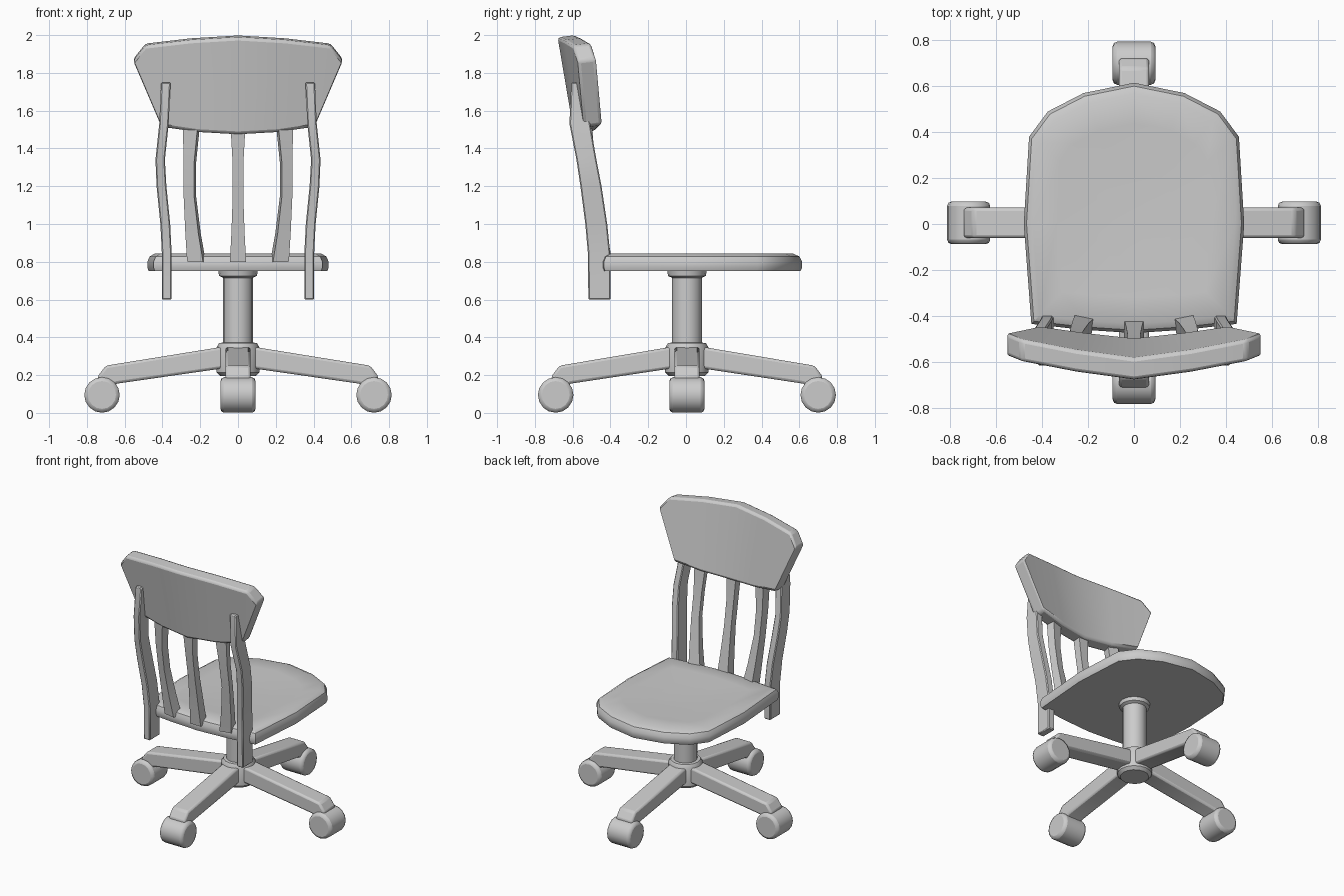
import bpy, bmesh, math
from mathutils import Vector, Matrix

if "Cube" in bpy.data.objects:
    bpy.data.objects.remove(bpy.data.objects["Cube"])


def finish(name, bm, bevel=0.0, segs=2, angle=35):
    bmesh.ops.recalc_face_normals(bm, faces=bm.faces)
    me = bpy.data.meshes.new(name)
    bm.to_mesh(me)
    bm.free()
    ob = bpy.data.objects.new(name, me)
    bpy.context.collection.objects.link(ob)
    if bevel:
        m = ob.modifiers.new("bevel", 'BEVEL')
        m.width, m.segments, m.limit_method = bevel, segs, 'ANGLE'
        m.angle_limit = math.radians(40)
    bpy.ops.object.select_all(action='DESELECT')
    ob.select_set(True)
    bpy.context.view_layer.objects.active = ob
    bpy.ops.object.shade_smooth_by_angle(angle=math.radians(angle))
    return ob


def loft(name, rings, **kw):
    """Skin a list of equal-length point rings and cap both ends."""
    bm = bmesh.new()
    vs = [[bm.verts.new(p) for p in r] for r in rings]
    n = len(vs[0])
    for a, b in zip(vs, vs[1:]):
        for i in range(n):
            bm.faces.new((a[i], a[(i + 1) % n], b[(i + 1) % n], b[i]))
    bm.faces.new(vs[0])
    bm.faces.new(vs[-1])
    return finish(name, bm, **kw)


def bar(name, sections, turn=0.0, **kw):
    """Upright bar; each section is x, y, z, width, depth."""
    rot = Matrix.Rotation(turn, 3, 'Z')
    rings = []
    for x, y, z, w, d in sections:
        rings.append([Vector((x, y, z)) + rot @ Vector((sx * w / 2, sy * d / 2, 0))
                      for sx, sy in ((-1, -1), (1, -1), (1, 1), (-1, 1))])
    return loft(name, rings, **kw)


# Hub, gas column and flange as one turned profile
profile = [(.095, .195), (.115, .215), (.115, .345), (.1, .37), (.079, .372),
           (.079, .715), (.1, .725), (.105, .755)]
N = 16
loft("hub_column", [[(r * math.cos(2 * math.pi * i / N), .005 + r * math.sin(2 * math.pi * i / N), z)
                     for i in range(N)] for r, z in profile])

# Four arms with casters
for k in range(4):
    reach = .72 if k % 2 == 0 else .695
    rot = Matrix.Translation((0, .005, 0)) @ Matrix.Rotation(k * math.pi / 2, 4, 'Z')
    side = [(.05, .355), (reach - .02, .25), (reach + .025, .19),
            (reach - .02, .10), (reach - .08, .155), (.05, .24)]
    loft(f"base_arm_{k + 1}",
         [[rot @ Vector((x, y, z)) for x, z in side] for y in (-.066, .066)],
         bevel=.014, segs=2)
    bm = bmesh.new()
    bmesh.ops.create_cone(bm, cap_ends=True, segments=16, radius1=.094, radius2=.094, depth=.186,
                          matrix=rot @ Matrix.Translation((reach, 0, .095))
                          @ Matrix.Rotation(math.pi / 2, 4, 'X'))
    finish(f"caster_{k + 1}", bm, bevel=.02, segs=2)

# Seat: rounded outline stacked in loops, slightly dished top
half = [(0, .615), (.22, .57), (.375, .49), (.457, .38), (.48, 0), (.447, -.435), (.23, -.46)]
outline = half + [(0, -.475)] + [(-x, y) for x, y in half[:0:-1]]
rings = []
for s, z in ((.985, .75), (1, .77), (1, .80), (.975, .828), (.92, .843), (.7, .84), (.35, .832)):
    rings.append([(x * s, .03 + (y - .03) * s, z) for x, y in outline])
loft("seat", rings)

# Outer back posts
for s, n in ((-1, "left"), (1, "right")):
    bar(f"back_post_{n}", [(s * .377, -.458, .60, .052, .118), (s * .377, -.46, .84, .052, .118),
                           (s * .385, -.475, 1.0, .052, .116), (s * .405, -.503, 1.2, .052, .112),
                           (s * .412, -.527, 1.34, .05, .106), (s * .392, -.562, 1.53, .05, .11),
                           (s * .382, -.583, 1.75, .05, .05)], bevel=.006, segs=1)

# Inner slats
for s, n in ((-1, "left"), (0, "middle"), (1, "right")):
    f = .02 * abs(s)
    bar(f"back_slat_{n}", [(s * .22, -.455 + f, .80, .086, .075), (s * .238, -.477 + f, .95, .07, .065),
                           (s * .255, -.508 + f, 1.15, .056, .055), (s * .255, -.537 + f, 1.33, .058, .055),
                           (s * .245, -.555 + f, 1.55, .082, .06)], turn=s * .2)

# Backrest: curved, tilted panel
cols = [(0, 1.485, 0, 2.0), (.21, 1.497, .25, 1.985), (.405, 1.525, .49, 1.957)]


def face_y(x, z):
    return -.575 + .075 * (abs(x) / .5) ** 1.25 - .17 * (z - 1.95)


bm = bmesh.new()
cache = {}


def vert(x, z, back):
    key = (x, z, back)
    if key not in cache:
        cache[key] = bm.verts.new((x, face_y(x, z) - back * .096, z - back * .012))
    return cache[key]


full = [(-a, b, -c, d) for a, b, c, d in cols[:0:-1]] + cols
tip = (.555, 1.875)
quads = [[(a[0], a[1]), (b[0], b[1]), (b[2], b[3]), (a[2], a[3])] for a, b in zip(full, full[1:])]
for s in (-1, 1):
    quads.append([(s * .405, 1.525), (s * tip[0], tip[1]), (s * .49, 1.957)])
for back in (0, 1):
    for q in quads:
        bm.faces.new([vert(x, z, back) for x, z in q])
loop = [(c[0], c[1]) for c in full] + [tip] + [(c[2], c[3]) for c in full[::-1]] + [(-tip[0], tip[1])]
for p, q in zip(loop, loop[1:] + loop[:1]):
    bm.faces.new((vert(*p, 0), vert(*q, 0), vert(*q, 1), vert(*p, 1)))
finish("backrest", bm, bevel=.016, segs=2)
